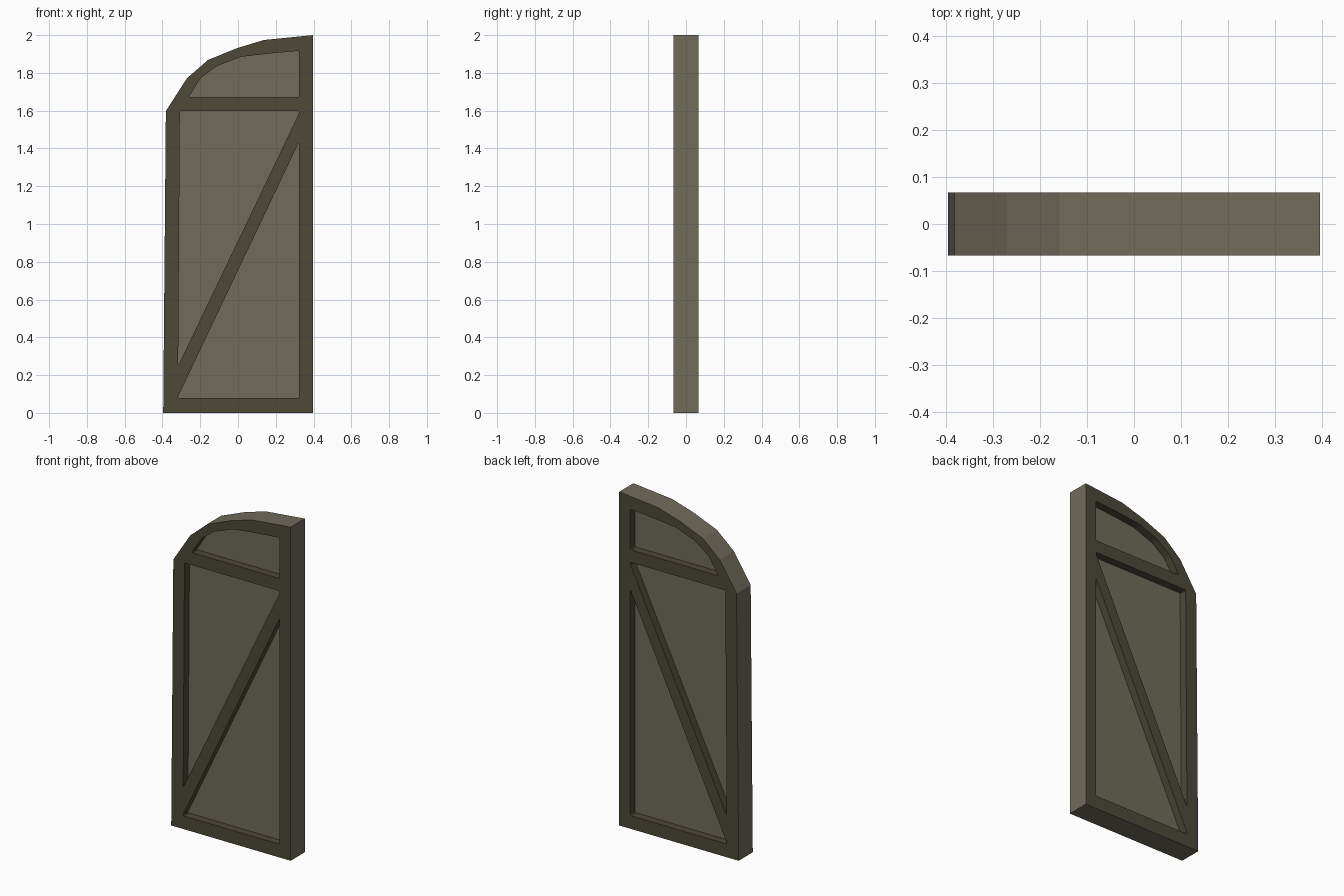
import bpy, bmesh
from mathutils import Vector

if "Cube" in bpy.data.objects:
    bpy.data.objects.remove(bpy.data.objects["Cube"])


def material(name, rgb):
    m = bpy.data.materials.new(name)
    m.diffuse_color = (*rgb, 1)
    m.use_nodes = True
    m.node_tree.nodes["Principled BSDF"].inputs["Base Color"].default_value = m.diffuse_color
    return m


light = material("light weathered wood", (0.162, 0.147, 0.102))
dark = material("dark trim wood", (0.074, 0.065, 0.039))

# Door silhouette and the three openings, as (x, z)
OUTLINE = [(-.396, 0), (.396, 0), (.396, 2), (.137, 1.974), (-.005, 1.931),
           (-.158, 1.869), (-.27, 1.772), (-.382, 1.598)]
ARCH = [(-.26, 1.672), (.323, 1.672), (.323, 1.917), (.14, 1.9), (.016, 1.885),
        (-.111, 1.837), (-.198, 1.772)]
UPPER = [(-.317, .249), (.323, 1.585), (.323, 1.597), (-.308, 1.597)]
LOWER = [(-.321, .079), (.323, .079), (.323, 1.434)]


def clip_corners(loop, d=0.007):
    """Blunt every corner of an opening slightly."""
    out = []
    for i, p in enumerate(loop):
        p = Vector(p)
        for q in (loop[i - 1], loop[(i + 1) % len(loop)]):
            v = Vector(q) - p
            out.append(tuple(p + v.normalized() * min(d, v.length * 0.4)))
    return out


def slab(name, loops, half, mats):
    """Fill loops (first outer, rest holes) and extrude along y."""
    bm = bmesh.new()
    edges = []
    for loop in loops:
        vs = [bm.verts.new((x, -half, z)) for x, z in loop]
        edges += [bm.edges.new((vs[i - 1], vs[i])) for i in range(len(vs))]
    bmesh.ops.triangle_fill(bm, edges=edges, use_beauty=True, normal=(0, -1, 0))
    ext = bmesh.ops.extrude_face_region(bm, geom=bm.faces[:], use_keep_orig=True)
    for v in ext["geom"]:
        if isinstance(v, bmesh.types.BMVert):
            v.co.y = half
    bmesh.ops.recalc_face_normals(bm, faces=bm.faces[:])
    # Outer rim takes the second material
    rim = {(round(x, 4), round(z, 4)) for x, z in loops[0]}
    for f in bm.faces:
        on_rim = all((round(v.co.x, 4), round(v.co.z, 4)) in rim for v in f.verts)
        if abs(f.normal.y) < 0.5 and on_rim:
            f.material_index = len(mats) - 1
    me = bpy.data.meshes.new(name)
    bm.to_mesh(me)
    bm.free()
    for m in mats:
        me.materials.append(m)
    ob = bpy.data.objects.new(name, me)
    bpy.context.collection.objects.link(ob)


# Braced frame with dark faces and light outer rim
slab("door_frame", [OUTLINE, clip_corners(ARCH), clip_corners(UPPER, .005),
                    clip_corners(LOWER)], 0.067, [dark, light])

# Recessed panel inside the frame
slab("door_panel", [[(x * .97, 1 + (z - 1) * .97) for x, z in OUTLINE]], 0.02, [light])
